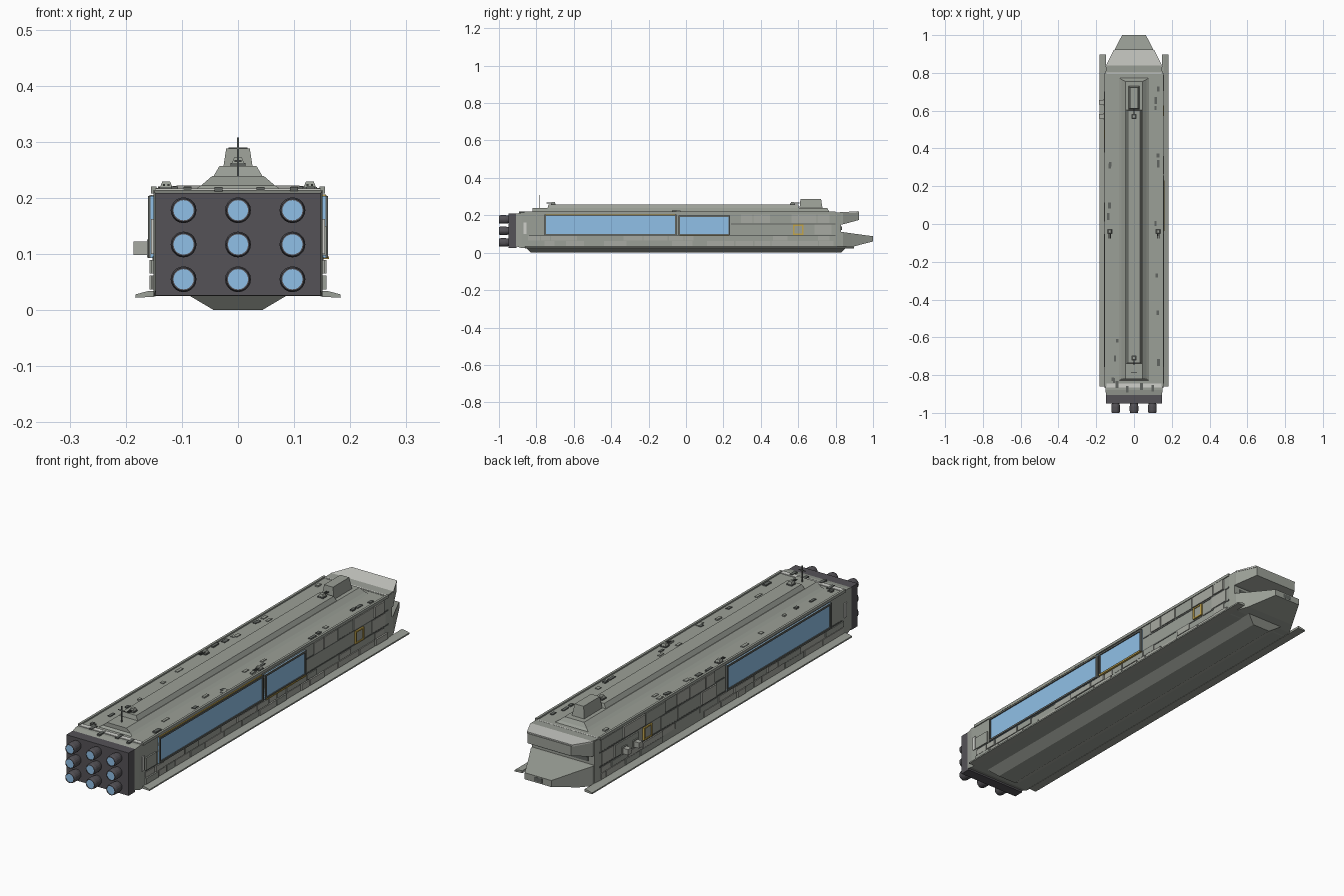
import bpy, bmesh, math, random
from mathutils import Matrix

if "Cube" in bpy.data.objects:
    bpy.data.objects.remove(bpy.data.objects["Cube"])

random.seed(7)


def material(name, rgb):
    m = bpy.data.materials.new(name)
    m.diffuse_color = (*rgb, 1)
    m.use_nodes = True
    m.node_tree.nodes["Principled BSDF"].inputs["Base Color"].default_value = m.diffuse_color
    return m


HULL = material("hull_grey", (0.33, 0.35, 0.31))
PLATE = material("plate_grey", (0.39, 0.40, 0.36))
LIGHT = material("light_grey", (0.62, 0.63, 0.59))
TRIM = material("trim_dark", (0.12, 0.13, 0.12))
DARK = material("engine_dark", (0.09, 0.085, 0.095))
BLUE = material("glow_blue", (0.28, 0.53, 0.8))
GOLD = material("hatch_gold", (0.55, 0.38, 0.07))


def finish(name, bm, mat):
    bmesh.ops.recalc_face_normals(bm, faces=bm.faces)
    mesh = bpy.data.meshes.new(name)
    bm.to_mesh(mesh)
    bm.free()
    mesh.materials.append(mat)
    ob = bpy.data.objects.new(name, mesh)
    bpy.context.collection.objects.link(ob)
    return ob


def loft(name, rings, mat):
    """Join equal-length rings of points into a closed solid."""
    bm = bmesh.new()
    rows = [[bm.verts.new(p) for p in r] for r in rings]
    n = len(rows[0])
    for a, b in zip(rows, rows[1:]):
        for i in range(n):
            j = (i + 1) % n
            bm.faces.new((a[i], a[j], b[j], b[i]))
    bm.faces.new(rows[0])
    bm.faces.new(rows[-1])
    return finish(name, bm, mat)


def rect(x0, x1, y0, y1, z):
    return [(x0, y0, z), (x1, y0, z), (x1, y1, z), (x0, y1, z)]


def box(name, x, y, z, mat=HULL):
    return loft(name, [rect(*x, *y, z[0]), rect(*x, *y, z[1])], mat)


def tier(name, low, high, mat=HULL):
    """Frustum; each level is (half width, y0, y1, z)."""
    return loft(name, [rect(-w, w, a, b, z) for w, a, b, z in (low, high)], mat)


def prow(name, sections, mat=HULL):
    """Solid along y; each section is (y, half width, z0, z1)."""
    return loft(name, [[(-w, y, a), (w, y, a), (w, y, b), (-w, y, b)]
                       for y, w, a, b in sections], mat)


def side_box(name, s, x, y, z, mat=HULL):
    """Box placed on the right (s=1) or left (s=-1) flank."""
    return box(name, sorted((s * x[0], s * x[1])), y, z, mat)


def tube(name, centre, profile, mat, seg=20):
    """Solid of revolution along y from (y, radius) pairs."""
    cx, cz = centre
    ring = [2 * math.pi * i / seg for i in range(seg)]
    return loft(name, [[(cx + r * math.cos(a), y, cz + r * math.sin(a)) for a in ring]
                       for y, r in profile], mat)


# Main hull, keel and stern collar
prow("main_hull", [(-0.91, 0.147, 0.035, 0.208), (-0.88, 0.151, 0.025, 0.214),
                   (0.80, 0.151, 0.025, 0.214), (0.83, 0.147, 0.03, 0.212)])
tier("keel", (0.043, -0.83, 0.83, 0.0), (0.087, -0.855, 0.855, 0.026))
box("stern_light_band", (-0.148, 0.148), (-0.866, -0.845), (0.2, 0.217), LIGHT)
box("bow_light_band", (-0.15, 0.15), (0.795, 0.801), (0.2, 0.216), LIGHT)

# Split bow
prow("upper_prow", [(0.79, 0.149, 0.148, 0.215), (0.84, 0.146, 0.152, 0.217),
                    (0.925, 0.103, 0.175, 0.217)])
prow("upper_prow_roof", [(0.84, 0.148, 0.212, 0.217), (0.922, 0.107, 0.214, 0.222)], LIGHT)
prow("lower_prow", [(0.80, 0.149, 0.026, 0.113), (0.84, 0.146, 0.026, 0.11),
                    (0.89, 0.119, 0.032, 0.103), (1.0, 0.063, 0.06, 0.088)])
box("bow_port", (-0.02, 0.02), (0.99, 1.0005), (0.065, 0.083), TRIM)
box("bow_recess_window", (-0.12, 0.12), (0.825, 0.834), (0.122, 0.14), TRIM)

# Engine block and nine nozzles
box("engine_block", (-0.147, 0.147), (-0.95, -0.905), (0.026, 0.209), DARK)
for cx in (-0.097, 0, 0.097):
    for cz in (0.055, 0.117, 0.178):
        tube("engine_nozzle", (cx, cz), [(-0.94, 0.018), (-0.965, 0.023), (-0.988, 0.023),
                                         (-1.0, 0.0205), (-1.0, 0.018), (-0.996, 0.018)], DARK)
        tube("engine_glow", (cx, cz), [(-0.99, 0.018), (-0.998, 0.018)], BLUE)

# Dorsal ridge, bridge and mast
tier("ridge_foot", (0.08, -0.83, 0.775, 0.213), (0.066, -0.82, 0.765, 0.222))
tier("ridge_lower", (0.066, -0.82, 0.765, 0.222), (0.046, -0.82, 0.755, 0.239))
tier("ridge_upper", (0.044, -0.74, 0.605, 0.238), (0.033, -0.735, 0.6, 0.257))
tier("bridge", (0.029, 0.607, 0.73, 0.237), (0.021, 0.612, 0.722, 0.288))
box("mast", (-0.0015, 0.0015), (-0.787, -0.784), (0.238, 0.308), TRIM)
box("mast_crossbar", (-0.017, 0.017), (-0.787, -0.784), (0.287, 0.29), TRIM)


def turret(x, y, z, d):
    """Small gun turret whose barrels point along d."""
    box("turret_base", (x - 0.013, x + 0.013), (y - 0.013, y + 0.013), (z - 0.001, z + 0.005), TRIM)
    loft("turret_head", [rect(x - 0.011, x + 0.011, y - 0.011, y + 0.011, z + 0.005),
                         rect(x - 0.007, x + 0.007, y - 0.008, y + 0.008, z + 0.015)], HULL)
    for o in (-0.004, 0.004):
        box("turret_barrel", (x + o - 0.0018, x + o + 0.0018),
            sorted((y, y + d * 0.036)), (z + 0.007, z + 0.0105), TRIM)


for x, y, z, d in ((0.128, -0.04, 0.214, -1), (-0.128, -0.04, 0.214, -1),
                   (0, 0.57, 0.257, 1), (0, -0.71, 0.257, -1)):
    turret(x, y, z, d)


def bay(s, y0, y1, z0, z1):
    """Framed glowing hangar opening on one flank."""
    side_box("bay_glow", s, (0.148, 0.1555), (y0, y1), (z0, z1), BLUE)
    t = 0.008
    for a, b in ((z0, z0 + t), (z1 - t, z1)):
        side_box("bay_frame", s, (0.148, 0.16), (y0, y1), (a, b), TRIM)
    for a, b in ((y0, y0 + t), (y1 - t, y1)):
        side_box("bay_frame", s, (0.148, 0.16), (a, b), (z0, z1), TRIM)


bay(1, -0.757, -0.052, 0.093, 0.203)
bay(1, -0.041, 0.236, 0.093, 0.199)
bay(-1, -0.757, -0.052, 0.093, 0.203)
side_box("bay_gold_sill", 1, (0.15, 0.162), (-0.036, 0.23), (0.091, 0.096), GOLD)
side_box("bay_gold_lintel", 1, (0.15, 0.157), (-0.75, -0.06), (0.203, 0.206), GOLD)

# Flank details: fins, hatches, seams and plating
for s in (1, -1):
    fin = [(0.147, 0.024), (0.183, 0.022), (0.183, 0.028), (0.16, 0.034), (0.147, 0.034)]
    loft("side_fin", [[(s * x, y, z) for x, z in fin] for y in (-0.86, 0.897)], HULL)
    side_box("deck_rim", s, (0.145, 0.155), (-0.86, 0.80), (0.208, 0.22))
    side_box("stern_light_strip", s, (0.147, 0.155), (-0.868, -0.852), (0.1, 0.162), LIGHT)

    hy = 0.6 if s == 1 else 0.48
    for a, b, c, d in ((-0.028, 0.028, 0.096, 0.102), (-0.028, 0.028, 0.144, 0.15),
                       (-0.028, -0.021, 0.096, 0.15), (0.021, 0.028, 0.096, 0.15)):
        side_box("hatch_frame", s, (0.149, 0.1585), (hy + a, hy + b), (c, d), GOLD)
    side_box("hatch_door", s, (0.149, 0.155), (hy - 0.021, hy + 0.021), (0.102, 0.144))

    for z in (0.0925, 0.1535):
        start = -0.84 if z < 0.093 else (0.24 if s == 1 else -0.045)
        side_box("flank_seam", s, (0.149, 0.1525), (start, 0.8), (z - 0.003, z + 0.003), TRIM)

    bay_end = 0.24 if s == 1 else -0.05
    for z0, z1 in ((0.037, 0.062), (0.065, 0.089), (0.097, 0.15), (0.158, 0.205)):
        y = -0.845
        while y < 0.77:
            end = min(y + random.uniform(0.05, 0.17), 0.795)
            in_bay = z0 > 0.09 and end > -0.76 and y < bay_end
            in_hatch = 0.09 < z0 < 0.12 and end > hy - 0.03 and y < hy + 0.03
            if not in_bay and not in_hatch and random.random() < 0.85:
                side_box("flank_plate", s, (0.149, random.choice((0.1535, 0.155, 0.1575))),
                         (y, end - 0.006), (z0, z1), random.choice((HULL, PLATE, PLATE)))
            y = end if not in_bay else max(end, min(bay_end, y + 0.05))

    # Loose plates scattered over the deck
    for i in range(16):
        x, y = random.uniform(0.088, 0.138), random.uniform(-0.83, 0.76)
        w, l = random.uniform(0.005, 0.009), random.uniform(0.008, 0.02)
        side_box("deck_plate", s, (x - w, x + w), (y - l, y + l),
                 (0.213, random.choice((0.217, 0.22))), random.choice((TRIM, HULL)))

# Docking blocks on the left flank
for y in (0.57, 0.645):
    box("docking_block", (-0.186, -0.155), (y - 0.012, y + 0.012), (0.098, 0.122), PLATE)
    box("docking_mount", (-0.162, -0.15), (y - 0.017, y + 0.017), (0.094, 0.126), HULL)
# Stern deck fittings
for x, y in ((-0.09, -0.85), (-0.035, -0.875), (0.04, -0.86), (0.1, -0.87)):
    box("stern_fitting", (x - 0.007, x + 0.007), (y - 0.018, y + 0.018), (0.207, 0.219), TRIM)
